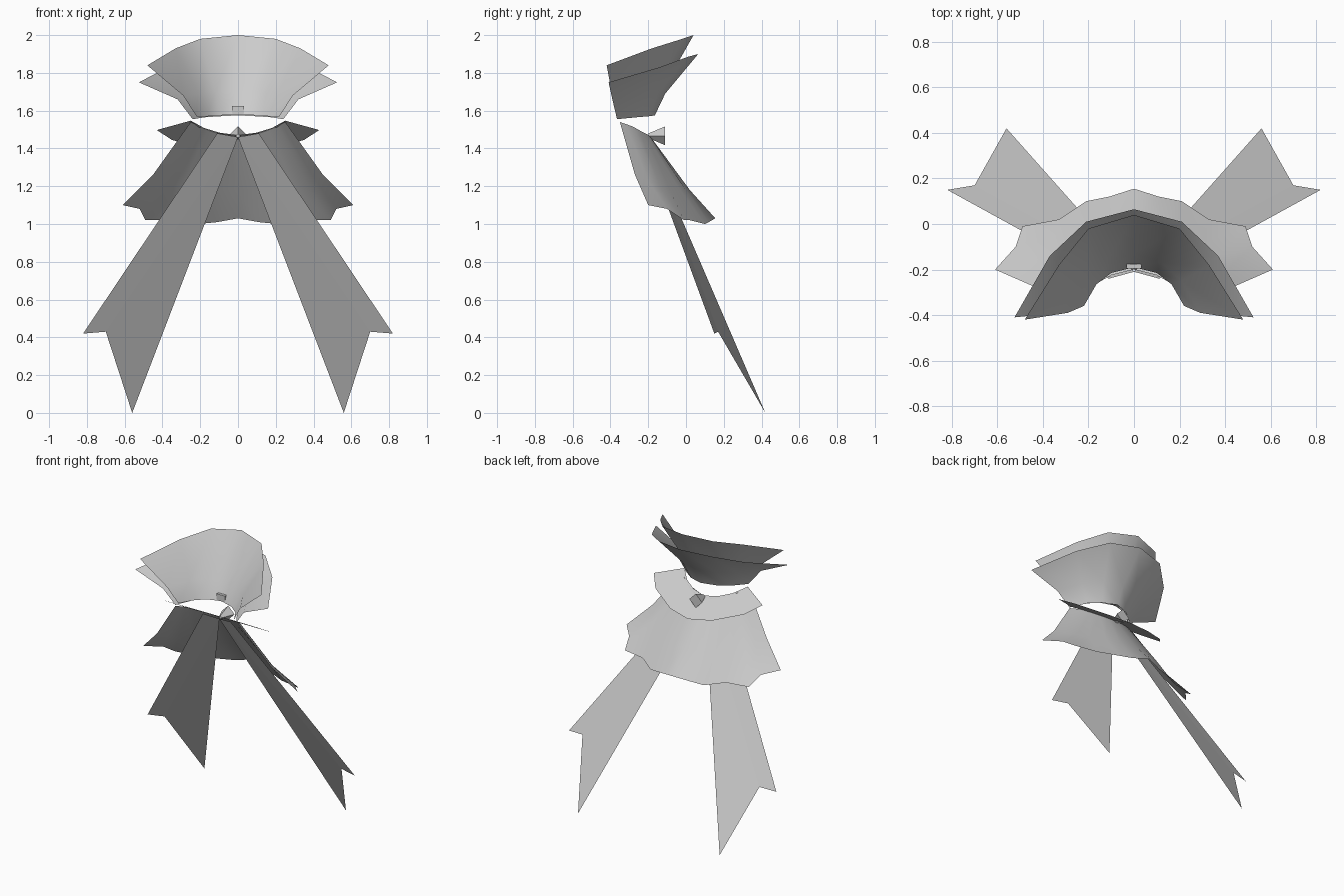
import bpy
from math import radians


def make(name, verts, faces, smooth=True):
    me = bpy.data.meshes.new(name)
    me.from_pydata(verts, [], faces)
    me.update()
    ob = bpy.data.objects.new(name, me)
    bpy.context.collection.objects.link(ob)
    for p in me.polygons:
        p.use_smooth = smooth
    return ob


def sheet(name, *rows, smooth=True):
    """Surface lofted through half rows (centre to front edge), mirrored in x."""
    full = [[(-x, y, z) for x, y, z in r[:0:-1]] + list(r) for r in rows]
    n = len(full[0])
    faces = [(i * n + j, i * n + j + 1, (i + 1) * n + j + 1, (i + 1) * n + j)
             for i in range(len(full) - 1) for j in range(n - 1)]
    return make(name, [v for r in full for v in r], faces, smooth)


# Standing collar, two nested layers
sheet("collar_inner",
      [(0, -.19, 1.58), (.10, -.215, 1.575), (.165, -.265, 1.57), (.22, -.36, 1.57)],
      [(0, -.13, 1.70), (.12, -.17, 1.70), (.21, -.25, 1.69), (.29, -.39, 1.68)],
      [(0, .04, 2.0), (.20, -.02, 1.98), (.33, -.18, 1.93), (.48, -.42, 1.84)])
sheet("collar_outer",
      [(0, -.165, 1.575), (.10, -.20, 1.57), (.175, -.26, 1.565), (.24, -.365, 1.555)],
      [(0, -.11, 1.69), (.13, -.15, 1.69), (.24, -.24, 1.68), (.32, -.39, 1.66)],
      [(0, .065, 1.90), (.21, .01, 1.885), (.37, -.14, 1.83), (.525, -.41, 1.75)])

# Scalloped shoulder cape
sheet("cape",
      [(0, -.19, 1.465), (.06, -.195, 1.47), (.11, -.215, 1.48), (.16, -.245, 1.495),
       (.21, -.28, 1.515), (.23, -.32, 1.53), (.25, -.35, 1.54)],
      [(0, .02, 1.18), (.12, 0, 1.18), (.21, -.03, 1.18), (.30, -.09, 1.19),
       (.37, -.14, 1.20), (.41, -.20, 1.23), (.45, -.27, 1.26)],
      [(0, .155, 1.03), (.11, .12, 1.01), (.21, .10, 1.0), (.33, .02, 1.02),
       (.49, -.01, 1.02), (.52, -.10, 1.08), (.61, -.20, 1.10)])


# Flat neck band lying in one tilted plane
def tilt(pts):
    return [(x, y, 1.36 - .55 * y) for x, y in pts]


sheet("neck_band",
      tilt([(0, -.20), (.10, -.225), (.18, -.27), (.25, -.34)]),
      tilt([(0, -.02), (.165, -.055), (.35, -.155), (.43, -.25)]), smooth=False)

# Ribbon tails with notched ends
for side, label in ((-1, "left"), (1, "right")):
    pts = [(0, -.21, 1.46), (.11, -.24, 1.48), (.82, .15, .42), (.70, .17, .43), (.56, .42, 0)]
    make("ribbon_" + label, [(side * x, y, z) for x, y, z in pts],
         [(0, 1, 2, 3), (0, 3, 4)], False)

# Knot behind the neck, tapering to the front
bpy.ops.mesh.primitive_cone_add(vertices=4, radius1=.05, radius2=.012, depth=.09,
                                location=(0, -.155, 1.467), rotation=(radians(90), 0, 0))
bpy.context.object.name = "knot"

# Small tab at the base of the collar
bpy.ops.mesh.primitive_cube_add(size=1, location=(0, -.185, 1.603))
tab = bpy.context.object
tab.name = "collar_tab"
tab.scale = (.065, .02, .045)
